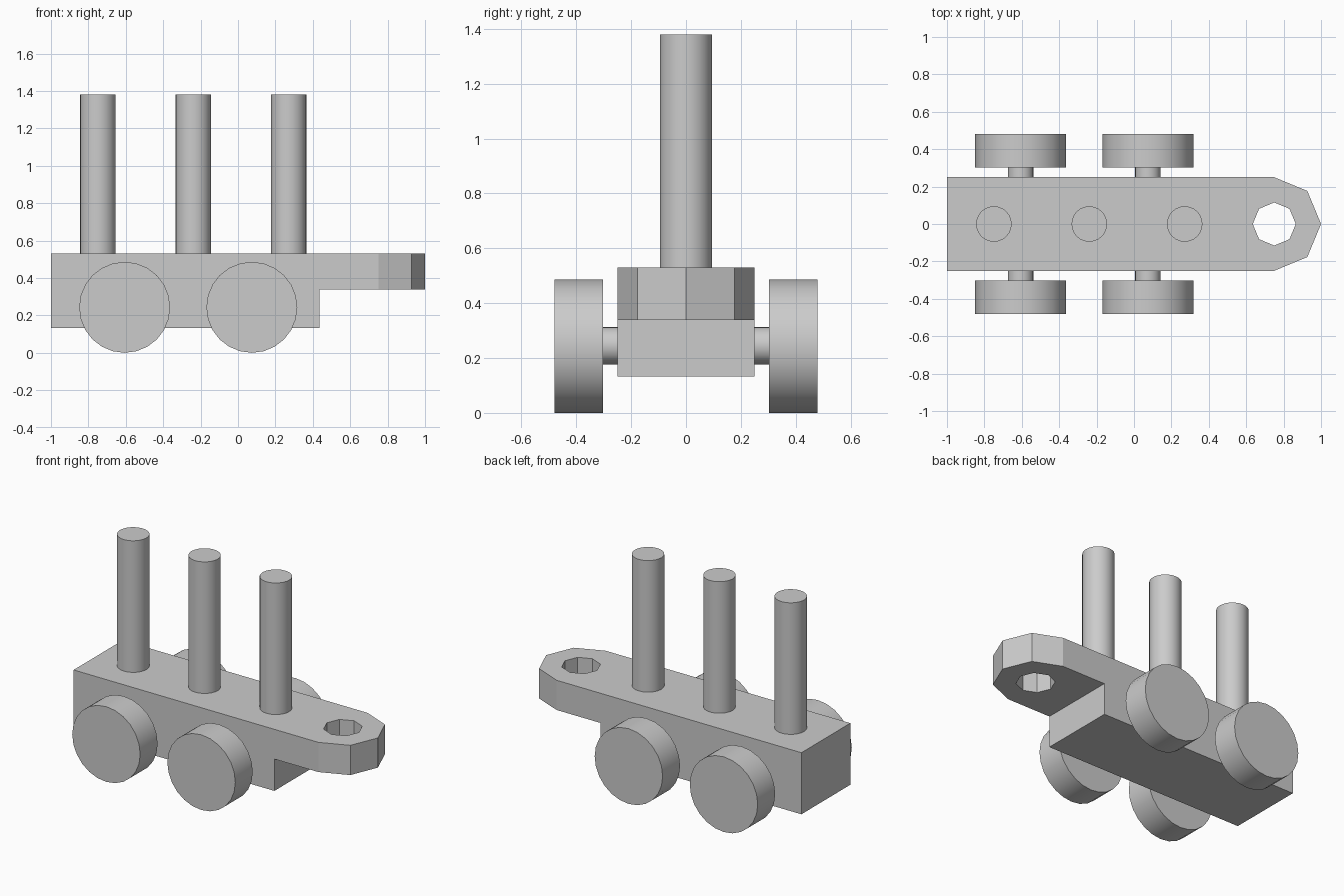
import bpy, bmesh, math
from mathutils import Matrix, Vector

cube = bpy.data.objects.get("Cube")
if cube:
    bpy.data.objects.remove(cube, do_unlink=True)

grey = bpy.data.materials.new("light grey")
grey.use_nodes = True
color = (0.6, 0.6, 0.6, 1)
grey.diffuse_color = color
grey.node_tree.nodes["Principled BSDF"].inputs["Base Color"].default_value = color


def add_object(name, bm, smooth=False):
    bmesh.ops.recalc_face_normals(bm, faces=bm.faces)
    mesh = bpy.data.meshes.new(name)
    bm.to_mesh(mesh)
    bm.free()
    mesh.materials.append(grey)
    ob = bpy.data.objects.new(name, mesh)
    bpy.context.collection.objects.link(ob)
    if smooth:
        bpy.ops.object.select_all(action='DESELECT')
        ob.select_set(True)
        bpy.context.view_layer.objects.active = ob
        bpy.ops.object.shade_smooth_by_angle(angle=math.radians(30))
    return ob


def cylinder(name, radius, start, end, sides=24, smooth=True):
    start, end = Vector(start), Vector(end)
    axis = end - start
    turn = axis.to_track_quat('Z', 'Y').to_matrix().to_4x4()
    bm = bmesh.new()
    bmesh.ops.create_cone(bm, cap_ends=True, segments=sides, radius1=radius,
                          radius2=radius, depth=axis.length,
                          matrix=Matrix.Translation((start + end) / 2) @ turn)
    return add_object(name, bm, smooth)


def prism(name, outline, low, high):
    bm = bmesh.new()
    face = bm.faces.new([bm.verts.new((x, y, low)) for x, y in outline])
    top = bmesh.ops.extrude_face_region(bm, geom=[face])["geom"]
    bmesh.ops.translate(bm, vec=(0, 0, high - low),
                        verts=[v for v in top if isinstance(v, bmesh.types.BMVert)])
    return add_object(name, bm)


# Chassis with a rounded tow end
HALF, HITCH_X, BOTTOM, TOP = 0.25, 0.75, 0.132, 0.53
outline = [(-1, HALF), (-1, -HALF)]
for i in range(5):
    a = math.radians(-90 + 45 * i)
    outline.append((HITCH_X + HALF * math.cos(a), HALF * math.sin(a)))
chassis = prism("chassis", outline, BOTTOM, TOP)

# Cutters for the step under the tongue and the hitch hole
step = prism("step_cutter", [(0.435, -1), (2, -1), (2, 1), (0.435, 1)], -0.2, 0.338)
hole = cylinder("hitch_hole_cutter", 0.115, (HITCH_X, 0, 0), (HITCH_X, 0, 1), 8, False)
for cutter in (step, hole):
    cutter.hide_render = True
    cutter.hide_viewport = True
    cut = chassis.modifiers.new(cutter.name, 'BOOLEAN')
    cut.operation = 'DIFFERENCE'
    cut.solver = 'EXACT'
    cut.object = cutter

# Axles and wheels
WHEEL_R = 0.243
for end, x in (("rear", -0.606), ("front", 0.074)):
    cylinder(end + "_axle", 0.068, (x, -0.35, WHEEL_R + 0.002), (x, 0.35, WHEEL_R + 0.002))
    for side, s in (("left", 1), ("right", -1)):
        cylinder(f"{end}_{side}_wheel", WHEEL_R, (x, 0.302 * s, WHEEL_R), (x, 0.48 * s, WHEEL_R))

# Upright pegs
for name, x in (("rear", -0.749), ("middle", -0.239), ("front", 0.271)):
    cylinder(name + "_peg", 0.095, (x, 0, TOP - 0.02), (x, 0, 1.38))
